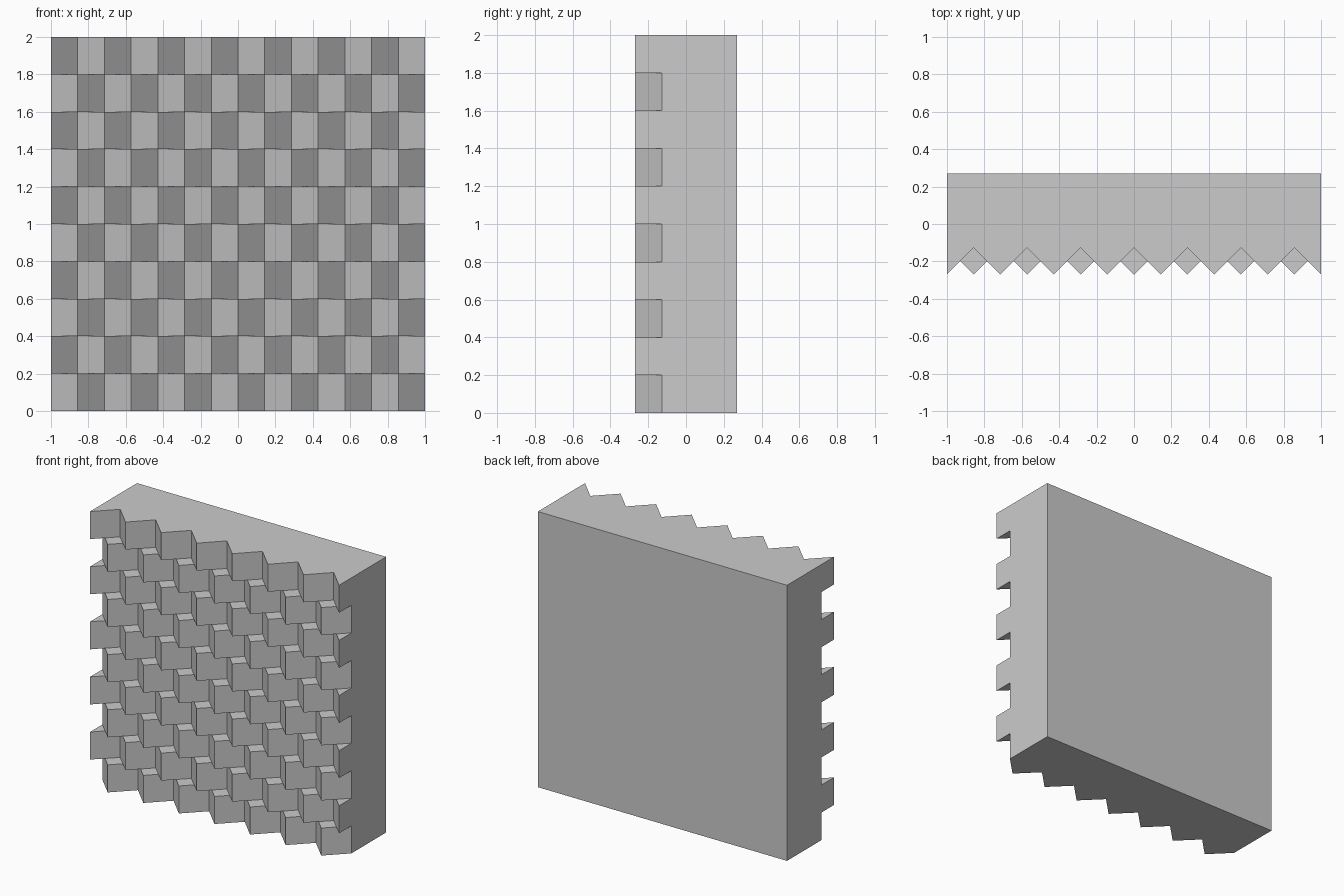
import bpy, bmesh

if "Cube" in bpy.data.objects:
    bpy.data.objects.remove(bpy.data.objects["Cube"])

COLS, ROWS = 14, 10
W, H = 2 / COLS, 0.2
FRONT, BACK = -0.27, 0.27
VALLEY = FRONT + W
MID = (FRONT + VALLEY) / 2

bm = bmesh.new()


def face(points):
    bm.faces.new([bm.verts.new(p) for p in points])


def edge_y(col, row):
    # the top row starts on a ridge, each row below is shifted by one column
    return FRONT if (col + row) % 2 else VALLEY


def zigzag(row, z):
    pts = []
    for c in range(COLS + 1):
        pts.append((-1 + c * W, edge_y(c, row), z))
        if c < COLS:
            pts.append((-1 + (c + 0.5) * W, MID, z))
    return pts


# folded front facets, row by row
for r in range(ROWS):
    low, high = zigzag(r, r * H), zigzag(r, (r + 1) * H)
    for c in range(COLS):
        i = 2 * c
        face(low[i:i + 3] + high[i:i + 3][::-1])

# diamond ledges between neighbouring rows
for r in range(1, ROWS):
    a, b = zigzag(r - 1, r * H), zigzag(r, r * H)
    for c in range(COLS + 1):
        i = 2 * c
        ring = [a[i]]
        if c < COLS:
            ring.append(a[i + 1])
        ring.append(b[i])
        if c > 0:
            ring.append(a[i - 1])
        face(ring)

# bottom, top and back
for r, z in ((0, 0), (ROWS - 1, ROWS * H)):
    face(zigzag(r, z) + [(1, BACK, z), (-1, BACK, z)])
face([(-1, BACK, 0), (1, BACK, 0), (1, BACK, 2), (-1, BACK, 2)])

# notched side walls
for x, c in ((-1, 0), (1, COLS)):
    outline = [(x, BACK, 2), (x, BACK, 0)]
    for r in range(ROWS):
        y = edge_y(c, r)
        outline += [(x, y, r * H), (x, y, (r + 1) * H)]
    face(outline)

bmesh.ops.remove_doubles(bm, verts=bm.verts[:], dist=1e-4)
bmesh.ops.recalc_face_normals(bm, faces=bm.faces[:])
mesh = bpy.data.meshes.new("zigzag_wall_panel")
bm.to_mesh(mesh)
bm.free()
panel = bpy.data.objects.new("zigzag_wall_panel", mesh)
bpy.context.collection.objects.link(panel)
